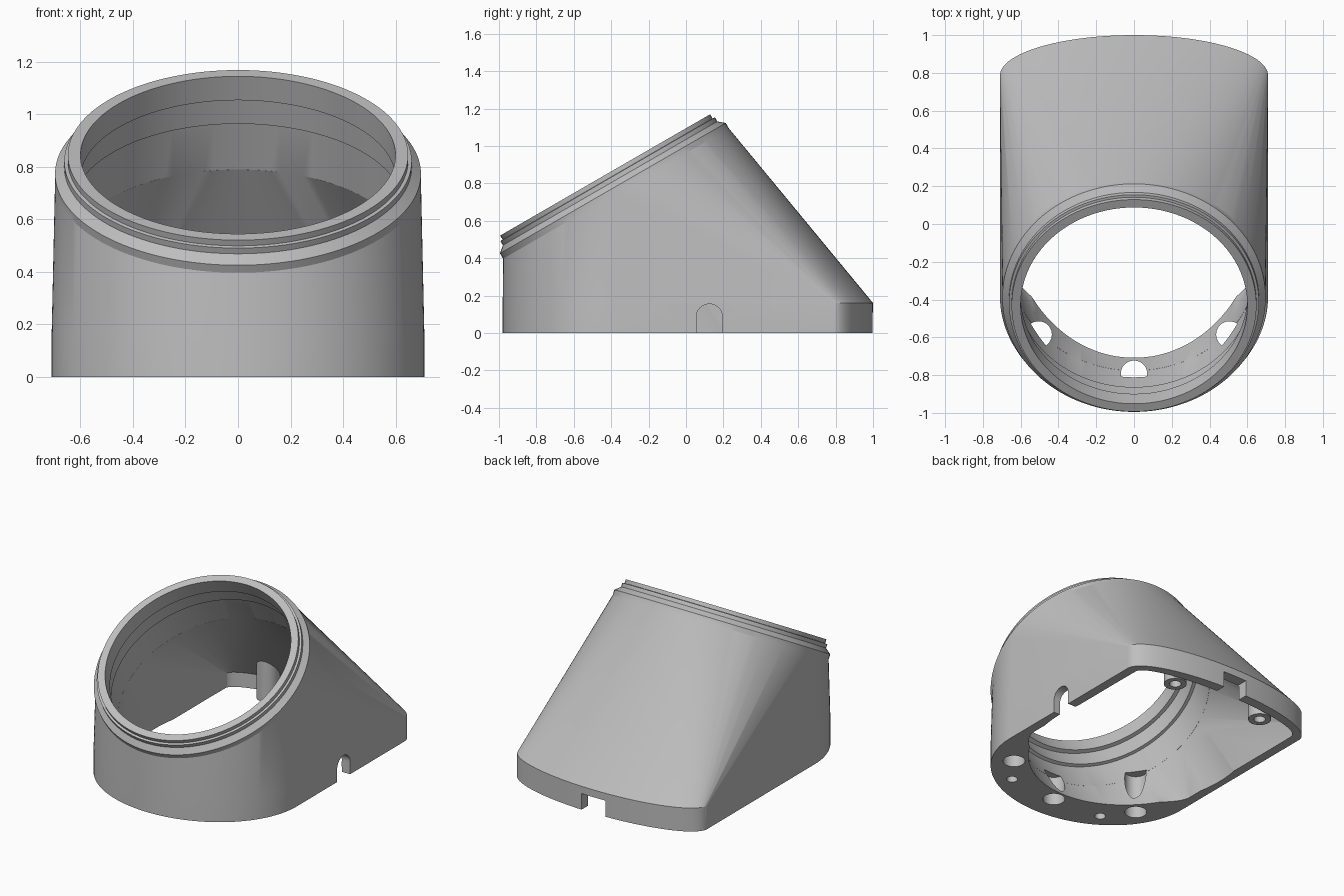
import bpy, bmesh, math
from mathutils import Matrix, Vector

if "Cube" in bpy.data.objects:
    bpy.data.objects.remove(bpy.data.objects["Cube"])

grey = bpy.data.materials.new("plain grey")
grey.use_nodes = True
tone = (0.52, 0.52, 0.52, 1)
grey.diffuse_color = tone
grey.node_tree.nodes["Principled BSDF"].inputs["Base Color"].default_value = tone

SEG = 128
# Frame of the tilted collar: local z is the collar axis, origin on its rim plane
TILT = Matrix.Translation((0, -0.432, 0.845)) @ Matrix.Rotation(math.radians(30), 4, 'X')


def finish(bm, name):
    bmesh.ops.recalc_face_normals(bm, faces=bm.faces)
    mesh = bpy.data.meshes.new(name)
    bm.to_mesh(mesh)
    bm.free()
    mesh.materials.append(grey)
    ob = bpy.data.objects.new(name, mesh)
    bpy.context.collection.objects.link(ob)
    return ob


def disc(r, depth):
    """Circle of points around the collar axis."""
    return [TILT @ Vector((r * math.cos(a), r * math.sin(a), -depth))
            for a in (math.tau * i / SEG for i in range(SEG))]


def lathe(name, profile):
    """Closed solid from (radius, depth) pairs around the collar axis."""
    bm = bmesh.new()
    rings = [[bm.verts.new(p) for p in disc(r, d)] for r, d in profile]
    for lo, hi in zip(rings, rings[1:]):
        for i in range(SEG):
            j = (i + 1) % SEG
            bm.faces.new((lo[i], lo[j], hi[j], hi[i]))
    bm.faces.new(rings[0])
    bm.faces.new(rings[-1])
    return finish(bm, name)


def half_ellipse(cy, rx, ry):
    n = SEG // 2
    return [(rx * math.cos(a), cy + ry * math.sin(a)) for a in (math.pi * i / n for i in range(n + 1))]


def hull(name, outline, heights, top):
    """Convex loft between a flat outline and a tilted circle."""
    bm = bmesh.new()
    for p in [Vector((x, y, z)) for z in heights for x, y in outline] + top:
        bm.verts.new(p)
    res = bmesh.ops.convex_hull(bm, input=bm.verts)
    loose = {v for v in res["geom_interior"] if isinstance(v, bmesh.types.BMVert)}
    bmesh.ops.delete(bm, geom=list(loose), context='VERTS')
    bmesh.ops.dissolve_limit(bm, angle_limit=0.002, verts=bm.verts, edges=bm.edges)
    return finish(bm, name)


def cylinder(name, r, length, matrix):
    bm = bmesh.new()
    bmesh.ops.create_cone(bm, cap_ends=True, segments=40, radius1=r, radius2=r,
                          depth=length, matrix=matrix)
    return finish(bm, name)


def upright(name, r, x, y, bottom, top):
    return cylinder(name, r, top - bottom, Matrix.Translation((x, y, (top + bottom) / 2)))


def box(name, size, centre):
    bm = bmesh.new()
    bmesh.ops.create_cube(bm, size=1, matrix=Matrix.Translation(centre) @ Matrix.Diagonal((*size, 1)))
    return finish(bm, name)


def combine(target, other, op):
    mod = target.modifiers.new(op, 'BOOLEAN')
    mod.operation, mod.solver, mod.object = op, 'EXACT', other
    bpy.context.view_layer.objects.active = target
    bpy.ops.object.modifier_apply(modifier=mod.name)
    bpy.data.objects.remove(other)


def smooth(ob):
    bpy.ops.object.select_all(action='DESELECT')
    ob.select_set(True)
    bpy.context.view_layer.objects.active = ob
    bpy.ops.object.shade_smooth_by_angle(angle=math.radians(16))


# Outer body: elliptical front, straight sides, shallow rounded back, lofted to the collar
outline = half_ellipse(-0.38, 0.71, -0.60) + half_ellipse(0.785, 0.71, 0.215)
body = hull("housing", outline, (0, 0.16), disc(0.697, 0.115))

# Stepped collar
collar = lathe("collar", [(0.648, 0), (0.648, 0.025), (0.662, 0.027), (0.662, 0.052),
                          (0.697, 0.082), (0.697, 0.115), (0.66, 0.16)])
combine(body, collar, 'UNION')

# Tilted bore with two square steps
bore = lathe("bore", [(0.60, -0.1), (0.60, 0.105), (0.628, 0.105), (0.628, 0.225),
                      (0.65, 0.225), (0.652, 0.44)])

# Bore continued to the base, kept under the sloping roof
inside = half_ellipse(0.785, 0.645, 0.145) + [(0.645, -0.22), (-0.645, -0.22)]
lower_bore = lathe("lower_bore", [(0.65, 0.42), (0.662, 0.6), (0.662, 1.6)])
limit = hull("bore_limit", inside + [(0.8, -1.2), (-0.8, -1.2)], (-0.2, 0.1), disc(0.65, 0.43))
combine(lower_bore, limit, 'INTERSECT')

# Rear cavity under the slope
cavity = hull("cavity", inside, (-0.1, 0.1), disc(0.652, 0.44))
for cutter in (bore, lower_bore, cavity):
    combine(body, cutter, 'DIFFERENCE')

# Drilled holes in the front base
for x, y, r, top in ((0, -0.793, 0.07, 0.2), (0.505, -0.585, 0.07, 0.3), (-0.505, -0.585, 0.07, 0.3),
                     (0.365, -0.77, 0.035, 0.12), (-0.365, -0.77, 0.035, 0.12)):
    combine(body, upright("hole", r, x, y, -0.1, top), 'DIFFERENCE')

# Arched cable notch in one side, square notch in the back
arch = cylinder("arch", 0.07, 0.3, Matrix.Translation((0.7, 0.125, 0.085)) @ Matrix.Rotation(math.pi / 2, 4, 'Y'))
combine(body, arch, 'DIFFERENCE')
combine(body, box("slot", (0.3, 0.14, 0.185), (0.7, 0.125, -0.0075)), 'DIFFERENCE')
combine(body, box("slot", (0.18, 0.3, 0.21), (0, 1.0, 0.005)), 'DIFFERENCE')
smooth(body)

# Hollow screw bosses whose tops follow the sloping roof
for side, s in (("left", 1), ("right", -1)):
    boss = upright(side + "_screw_boss", 0.073, s * 0.35, 0.825, 0, 0.2)
    for v in boss.data.vertices:
        if v.co.z > 0.1:
            v.co.z = 0.81 - 1.19 * (v.co.y - 0.352)
    combine(boss, upright("screw_hole", 0.037, s * 0.35, 0.825, -0.1, 0.13), 'DIFFERENCE')
    smooth(boss)
